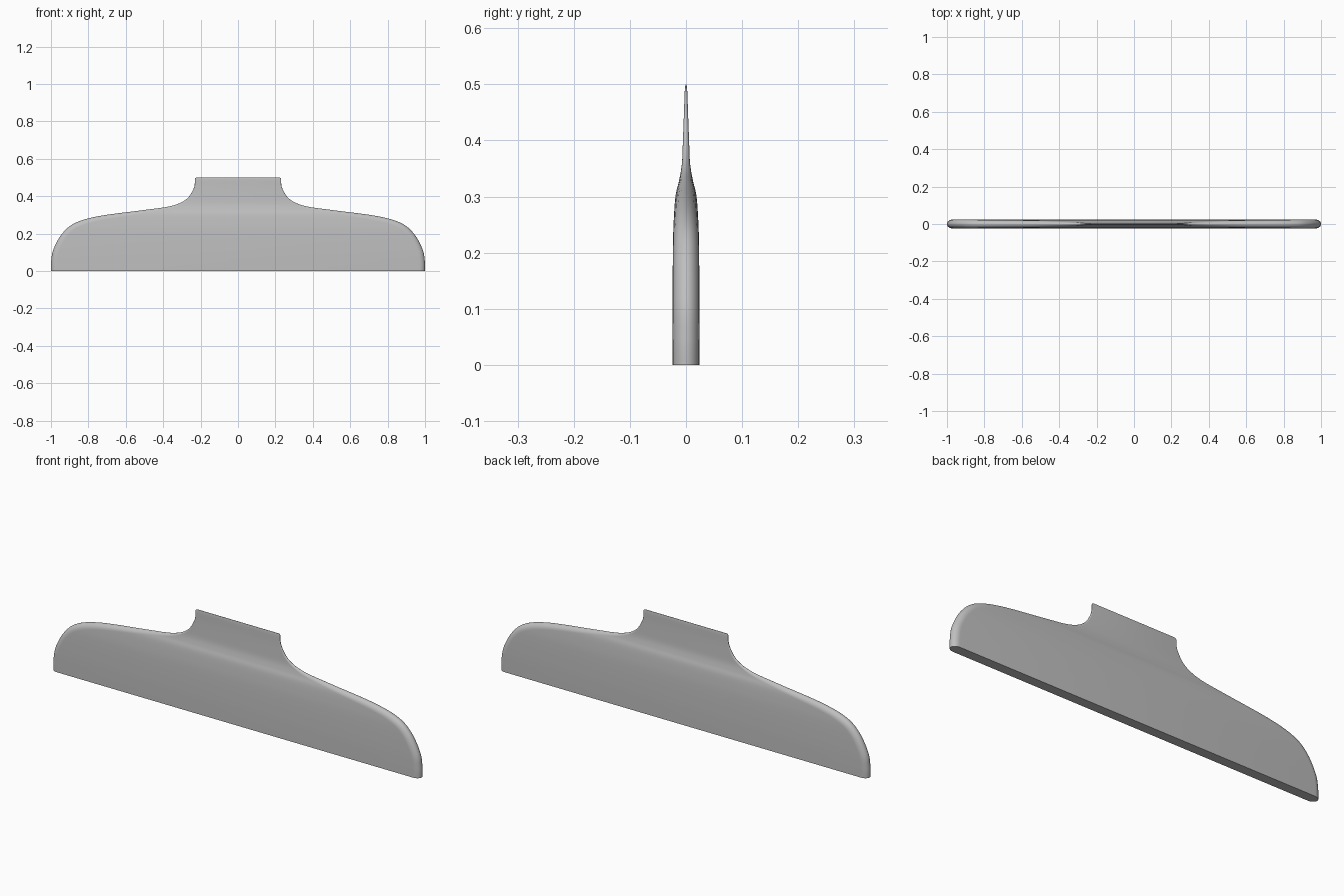
import bpy, bmesh, math
from mathutils import Vector

cube = bpy.data.objects.get("Cube")
if cube:
    bpy.data.objects.remove(cube, do_unlink=True)


def smooth_path(points, steps):
    """Spline through 2D points."""
    p = [Vector(q) for q in points]
    out = []
    for i in range(len(p) - 1):
        a, b = p[i], p[i + 1]
        ta = (b - p[max(i - 1, 0)]) / 2
        tb = (p[min(i + 2, len(p) - 1)] - a) / 2
        for s in range(steps):
            t = s / steps
            out.append(a * (2*t**3 - 3*t**2 + 1) + ta * (t**3 - 2*t**2 + t)
                       + b * (3*t**2 - 2*t**3) + tb * (t**3 - t**2))
    return out + [p[-1]]


# Half outline (x, z): straight foot, round shoulder, concave neck, top corner
outline = smooth_path([(1, 0), (0.999, 0.05), (0.987, 0.115), (0.94, 0.2), (0.87, 0.257),
                       (0.74, 0.294), (0.5, 0.326), (0.355, 0.348), (0.275, 0.385),
                       (0.236, 0.444), (0.231, 0.49)], 8)
outline += [Vector((0.229, 0.496)), Vector((0.223, 0.5))]

# Half thickness by height (z, y)
thickness = smooth_path([(0, 0.024), (0.1, 0.024), (0.2, 0.0234), (0.25, 0.0222),
                         (0.3, 0.0188), (0.33, 0.012), (0.36, 0.0072), (0.4, 0.0055),
                         (0.45, 0.0036), (0.485, 0.0024), (0.5, 0.001)], 6)


def half_thickness(z):
    for a, b in zip(thickness, thickness[1:]):
        if z <= b.x:
            return a.y + (b.y - a.y) * (z - a.x) / (b.x - a.x)
    return thickness[-1].y


# Horizontal loops with rounded rims, lofted from foot to top
SEG = 12
bm = bmesh.new()
loops = []
last = len(outline) - 1
for i, p in enumerate(outline):
    d = (outline[min(i + 1, last)] - outline[max(i - 1, 0)]).normalized()
    normal = Vector((d.y, -d.x))
    if i == 0:
        normal = Vector((1, 0))
    elif i == last:
        normal = Vector((0, 1))
    radius = half_thickness(p.y) * 1.3
    side = []
    for k in range(SEG + 1):
        a = math.pi * (k / SEG - 0.5)
        q = p - normal * radius * (1 - math.cos(a))
        side.append((q.x, half_thickness(q.y) * math.sin(a), q.y))
    ring = side + [(-x, y, z) for x, y, z in reversed(side)]
    loops.append([bm.verts.new(v) for v in ring])

n = len(loops[0])
for low, high in zip(loops, loops[1:]):
    for k in range(n):
        m = (k + 1) % n
        bm.faces.new((low[k], low[m], high[m], high[k]))

# Close the foot and the top edge with strips
for ring in (loops[0], loops[-1]):
    for k in range(SEG):
        bm.faces.new((ring[k], ring[k + 1], ring[n - 2 - k], ring[n - 1 - k]))
bmesh.ops.recalc_face_normals(bm, faces=bm.faces)

mesh = bpy.data.meshes.new("blade_body")
bm.to_mesh(mesh)
bm.free()
body = bpy.data.objects.new("blade_body", mesh)
bpy.context.collection.objects.link(body)

# Plain grey
grey = bpy.data.materials.new("plain_grey")
grey.use_nodes = True
colour = (0.52, 0.52, 0.52, 1)
grey.diffuse_color = colour
for node in grey.node_tree.nodes:
    if node.type == 'BSDF_PRINCIPLED':
        node.inputs["Base Color"].default_value = colour
mesh.materials.append(grey)

bpy.ops.object.select_all(action='DESELECT')
body.select_set(True)
bpy.context.view_layer.objects.active = body
bpy.ops.object.shade_smooth_by_angle(angle=math.radians(40))
